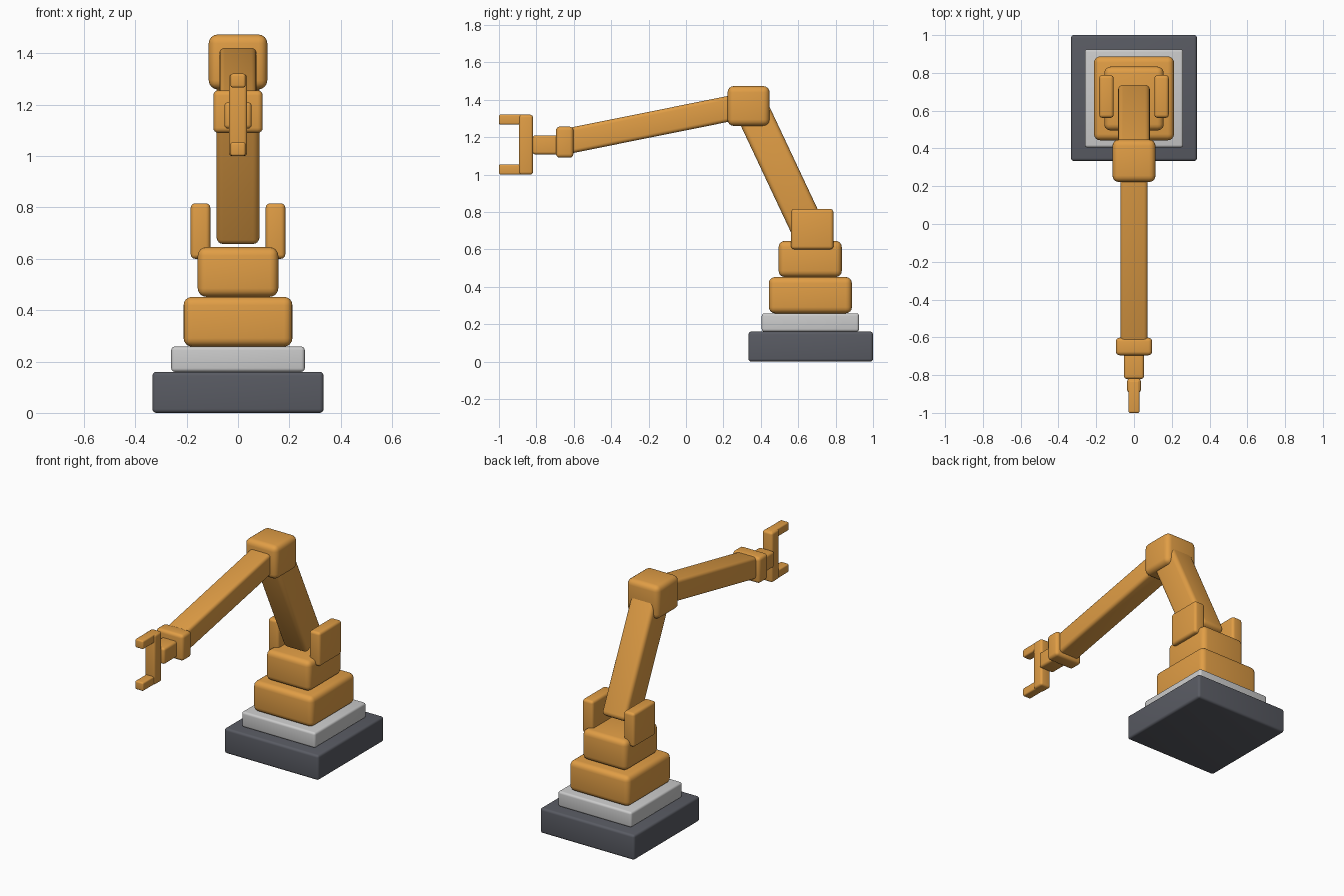
import bpy
from math import atan2
from mathutils import Vector

if "Cube" in bpy.data.objects:
    bpy.data.objects.remove(bpy.data.objects["Cube"])


def material(name, rgb):
    m = bpy.data.materials.new(name)
    m.diffuse_color = (*rgb, 1)
    m.use_nodes = True
    m.node_tree.nodes["Principled BSDF"].inputs["Base Color"].default_value = m.diffuse_color
    return m


ORANGE = material("orange_paint", (0.75, 0.34, 0.06))
DARK = material("dark_grey", (0.10, 0.105, 0.125))
LIGHT = material("light_grey", (0.62, 0.63, 0.65))


def rounded_box(name, center, size, radius, mat, tilt=0.0):
    """Box with rounded edges, tilted about the x axis."""
    bpy.ops.mesh.primitive_cube_add(size=1, location=center)
    ob = bpy.context.object
    ob.name = name
    ob.scale = size
    bpy.ops.object.transform_apply(location=False, rotation=False, scale=True)
    bev = ob.modifiers.new("round", 'BEVEL')
    bev.width, bev.segments = radius, 4
    bpy.ops.object.modifier_apply(modifier=bev.name)
    ob.rotation_euler.x = tilt
    bpy.ops.object.shade_smooth_by_angle(angle=0.6)
    ob.data.materials.append(mat)
    return ob


def block(name, x, y, z, radius, mat=ORANGE):
    """Upright box from (min, max) ranges."""
    rng = (x, y, z)
    return rounded_box(name, [(a + b) / 2 for a, b in rng],
                       [b - a for a, b in rng], radius, mat)


def link(name, start, end, width, thick, radius):
    """Arm segment between two (y, z) points."""
    a, b = Vector((0, *start)), Vector((0, *end))
    d = b - a
    return rounded_box(name, (a + b) / 2, (width, thick, d.length), radius,
                       ORANGE, atan2(-d.y, d.z))


# Stepped pedestal
block("base_plinth", (-.333, .333), (.334, 1.0), (0, .16), .015, DARK)
block("base_plate", (-.26, .26), (.405, .925), (.16, .258), .014, LIGHT)
block("turntable", (-.212, .212), (.443, .887), (.258, .452), .033)
block("shoulder_block", (-.157, .157), (.495, .833), (.452, .645), .033)

# Shoulder brackets
for side, s in (("left", -1), ("right", 1)):
    x = sorted((s * .108, s * .184))
    block(f"shoulder_bracket_{side}", x, (.562, .788), (.60, .816), .017)

# Arm
link("upper_arm", (.663, .688), (.34, 1.375), .168, .182, .026)
block("elbow", (-.114, .114), (.222, .447), (1.26, 1.473), .034)
link("forearm", (.335, 1.373), (-.65, 1.175), .144, .136, .02)

# Wrist and gripper
block("wrist_collar", (-.096, .096), (-.695, -.602), (1.09, 1.256), .02)
block("wrist", (-.053, .053), (-.82, -.66), (1.107, 1.21), .015)
block("gripper_palm", (-.036, .036), (-.893, -.818), (1.0, 1.319), .014)
for name, z in (("lower", (1.0, 1.054)), ("upper", (1.267, 1.321))):
    block(f"gripper_finger_{name}", (-.029, .029), (-1.0, -.828), z, .009)
